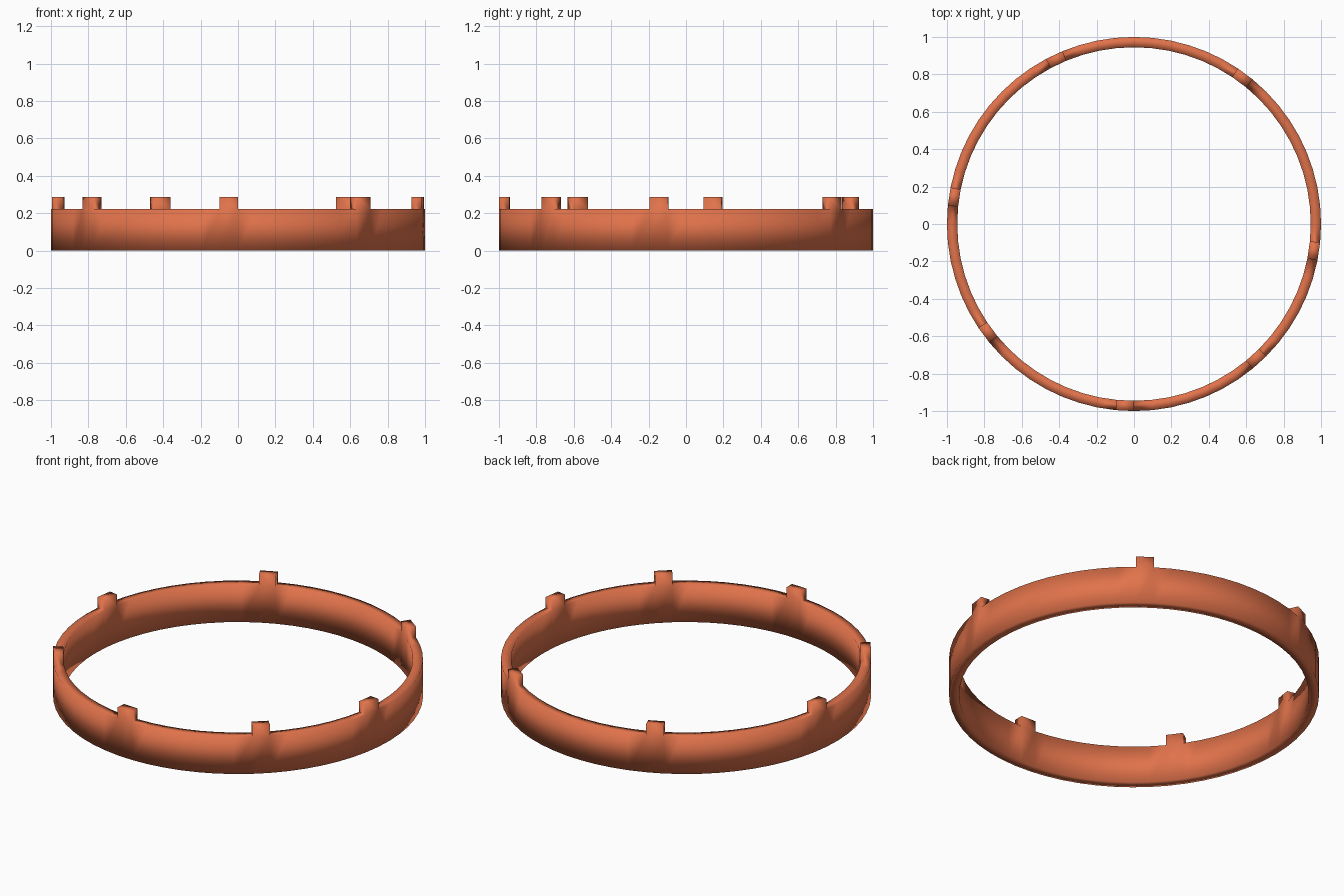
import bpy, bmesh, math

if "Cube" in bpy.data.objects:
    bpy.data.objects.remove(bpy.data.objects["Cube"])

SEGMENTS = 64
OUTER, INNER = 1.0, 0.945
BAND_TOP, TAB_TOP = 0.222, 0.286
TAB_SEGMENTS = (9, 20, 30, 38, 47, 55, 62)   # ring segments that carry a tab

bm = bmesh.new()


def loop(radius, z):
    step = 2 * math.pi / SEGMENTS
    return [bm.verts.new((radius * math.cos(i * step), radius * math.sin(i * step), z))
            for i in range(SEGMENTS)]


# Band: rectangular section swept round the circle
section = [loop(OUTER, 0), loop(OUTER, BAND_TOP), loop(INNER, BAND_TOP), loop(INNER, 0)]
top_faces = []
for k in range(4):
    a, b = section[k], section[(k + 1) % 4]
    for i in range(SEGMENTS):
        j = (i + 1) % SEGMENTS
        face = bm.faces.new((a[i], a[j], b[j], b[i]))
        if k == 1:
            top_faces.append(face)

# Tabs: raise single top faces out of the band
for i in TAB_SEGMENTS:
    tab = bmesh.ops.extrude_discrete_faces(bm, faces=[top_faces[i]])["faces"][0]
    for v in tab.verts:
        v.co.z = TAB_TOP

bmesh.ops.recalc_face_normals(bm, faces=bm.faces)
for f in bm.faces:
    f.smooth = True

mesh = bpy.data.meshes.new("tabbed_ring")
bm.to_mesh(mesh)
bm.free()
ring = bpy.data.objects.new("tabbed_ring", mesh)
bpy.context.collection.objects.link(ring)

# Terracotta finish
mat = bpy.data.materials.new("terracotta")
mat.diffuse_color = (0.75, 0.17, 0.07, 1)
mat.use_nodes = True
mat.node_tree.nodes["Principled BSDF"].inputs["Base Color"].default_value = mat.diffuse_color
mesh.materials.append(mat)
